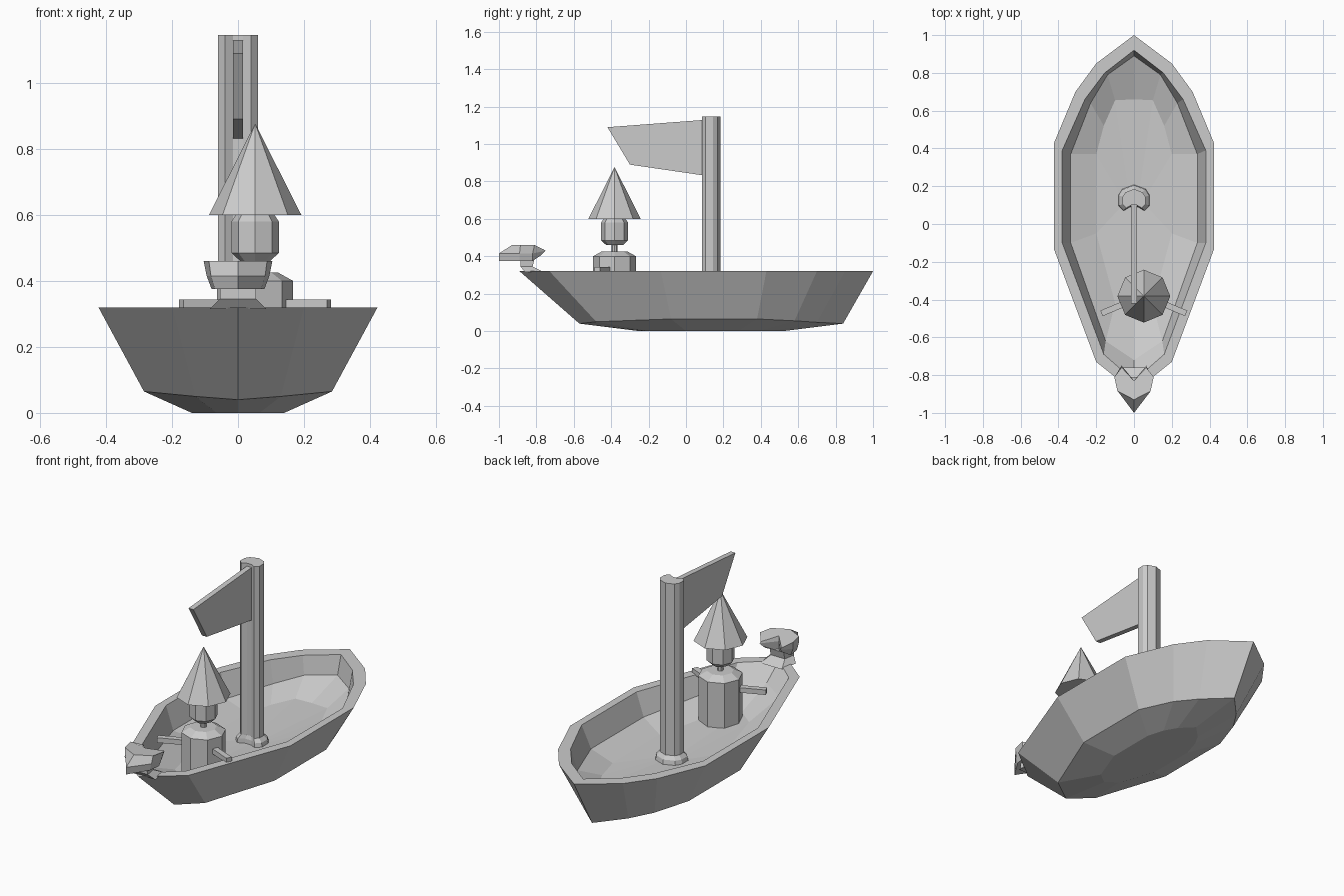
import bpy, bmesh, math
from mathutils import Matrix

if "Cube" in bpy.data.objects:
    bpy.data.objects.remove(bpy.data.objects["Cube"])


def finish(bm, name):
    bmesh.ops.remove_doubles(bm, verts=bm.verts, dist=1e-5)
    bmesh.ops.recalc_face_normals(bm, faces=bm.faces)
    me = bpy.data.meshes.new(name)
    bm.to_mesh(me)
    bm.free()
    ob = bpy.data.objects.new(name, me)
    bpy.context.collection.objects.link(ob)
    return ob


def loft(name, rings):
    """Skin a stack of equal-length rings and cap both ends."""
    bm = bmesh.new()
    vs = [[bm.verts.new(p) for p in r] for r in rings]
    n = len(vs[0])
    for a, b in zip(vs, vs[1:]):
        for i in range(n):
            j = (i + 1) % n
            bm.faces.new((a[i], a[j], b[j], b[i]))
    bm.faces.new(vs[0][::-1])
    bm.faces.new(vs[-1])
    return finish(bm, name)


def outline(ys, xs, zs):
    """Closed outline mirrored in x; first and last points lie on x = 0."""
    half = list(zip(xs, ys, zs))
    return half + [(-x, y, z) for x, y, z in half[-2:0:-1]]


def turned(name, cx, cy, profile, sides=8):
    """Faceted turned part from (radius, z) pairs."""
    return loft(name, [[(cx + r * math.cos(math.tau * i / sides),
                         cy + r * math.sin(math.tau * i / sides), z)
                        for i in range(sides)] for r, z in profile])


def box(name, centre, size, turn=0):
    bm = bmesh.new()
    bmesh.ops.create_cube(bm, size=1, matrix=Matrix.Translation(centre)
                          @ Matrix.Rotation(turn, 4, 'Z') @ Matrix.Diagonal((*size, 1)))
    return finish(bm, name)


# Hull: bottom, chine, outer rim, inner rim, inner wall foot, inner floor
loft("hull", [
    outline([.52, .45, .38, .28, 0, -.2, -.25], [0, .07, .11, .14, .14, .065, 0], [0] * 7),
    outline([.84, .70, .58, .38, -.08, -.48, -.57], [0, .13, .21, .285, .285, .13, 0],
            [.04, .047, .055, .065, .065, .05, .04]),
    outline([1, .85, .70, .43, -.135, -.73, -.89], [0, .2, .31, .423, .423, .2, 0], [.32] * 7),
    outline([.92, .80, .66, .39, -.1, -.69, -.83], [0, .155, .26, .38, .38, .16, 0], [.32] * 7),
    outline([.89, .79, .64, .37, -.1, -.62, -.72], [0, .14, .23, .335, .335, .15, 0],
            [.215, .215, .2, .19, .19, .235, .235]),
    outline([.66, .655, .52, .37, -.05, -.42, -.5], [0, .1, .16, .2, .2, .1, 0],
            [.145] * 5 + [.155] * 2),
    outline([.2, .19, .17, .14, .11, .09, .08], [0, .03, .05, .06, .05, .03, 0], [.13] * 7),
])

# Mast: grooved front, pointed back, flared foot
mast_x = [0, .045, .06, .06, .04, .015, 0]
mast_y = [.185, .168, .145, .105, .085, .1, .1]
loft("mast", [
    outline([.125 + (y - .125) * k for y in mast_y], [x * k for x in mast_x], [z] * 7)
    for k, z in ((1.4, .125), (1.3, .155), (1, .175), (1, 1.146))])

# Flag
flag = [(.11, 1.13), (-.42, 1.09), (-.30, .89), (.11, .83)]
loft("flag", [[(x, y, z) for y, z in flag] for x in (-.015, .015)])

# Seated figure: body, neck, head, pointed hat
fx, fy = .052, -.382
turned("body", fx, fy, [(.115, .14), (.115, .40), (.07, .425)])
turned("neck", fx, fy, [(.016, .41), (.016, .47)])
turned("head", fx, fy, [(.045, .46), (.072, .485), (.072, .58), (.055, .605)])
turned("hat", fx, fy, [(.14, .60), (.001, .875)])

# Arms reaching out to the rim
for side, label in ((-1, "left"), (1, "right")):
    box(label + "_arm", (fx + side * .155, fy - .062, .329),
        (.15, .032, .028), -side * math.radians(23))

# Bow ornament: neck and animal-like head
loft("bow_neck", [
    [(-w, a, z), (w, a, z), (w * .8, b, z), (-w * .8, b, z)]
    for w, a, b, z in ((.085, -.86, -.76, .315), (.055, -.885, -.82, .345),
                       (.055, -.885, -.81, .385))])

head_y = [-1, -.89, -.82, -.775, -.83]
loft("bow_head", [
    outline(head_y, [0, .07, .08, .06, 0], [.375, .375, .375, .405, .375]),
    outline([-1, -.89, -.82, -.75, -.83], [0, .082, .095, .065, 0], [.415, .415, .415, .43, .43]),
    outline([-.93, -.885, -.81, -.76, -.83], [0, .088, .104, .065, 0],
            [.46, .46, .46, .436, .46]),
])
